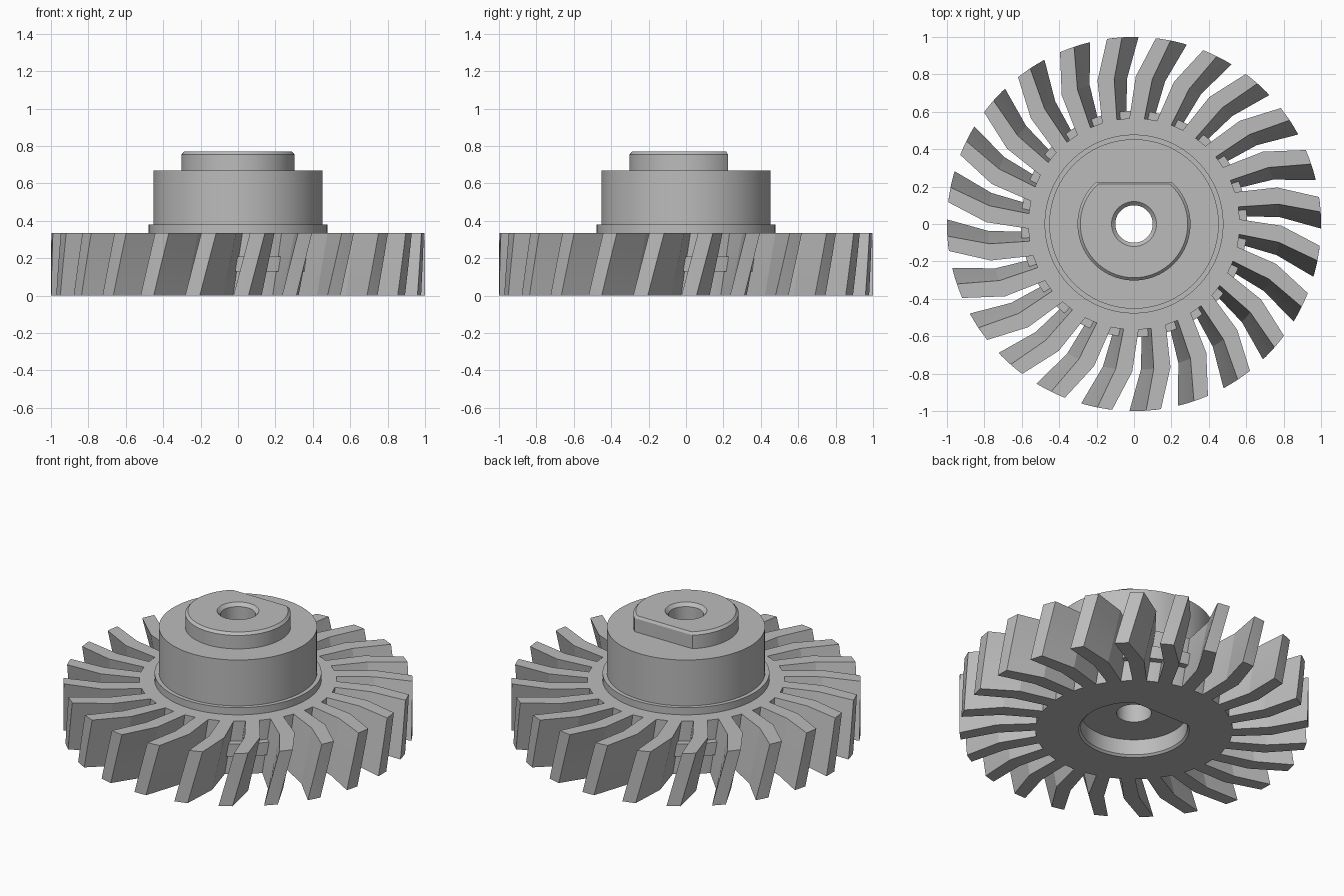
import bpy
import bmesh
from math import sin, cos, pi, radians
from mathutils import Matrix

if "Cube" in bpy.data.objects:
    bpy.data.objects.remove(bpy.data.objects["Cube"])

SEGMENTS = 120
BLADES = 24
HEIGHT = 0.335
TWIST = radians(5.1)

grey = bpy.data.materials.new("plain_grey")
grey.use_nodes = True
grey.diffuse_color = (0.5, 0.5, 0.5, 1)
grey.node_tree.nodes["Principled BSDF"].inputs["Base Color"].default_value = (0.5, 0.5, 0.5, 1)


def finish(bm, name, angle):
    bmesh.ops.recalc_face_normals(bm, faces=bm.faces[:])
    mesh = bpy.data.meshes.new(name)
    bm.to_mesh(mesh)
    bm.free()
    mesh.materials.append(grey)
    obj = bpy.data.objects.new(name, mesh)
    bpy.context.collection.objects.link(obj)
    bpy.ops.object.select_all(action='DESELECT')
    obj.select_set(True)
    bpy.context.view_layer.objects.active = obj
    bpy.ops.object.shade_smooth_by_angle(angle=radians(angle))
    return obj


def ring_loop(bm, radius, z, flat=9):
    """Circle whose back is cut off straight at y = flat."""
    turns = [2 * pi * i / SEGMENTS for i in range(SEGMENTS)]
    return [bm.verts.new((radius * cos(a), min(radius * sin(a), flat), z)) for a in turns]


def bridge(bm, a, b):
    n = len(a)
    for i in range(n):
        j = (i + 1) % n
        bm.faces.new((a[i], a[j], b[j], b[i]))


def turned_part(name, profile):
    """Closed profile swept around z."""
    bm = bmesh.new()
    loops = [ring_loop(bm, *p) for p in profile]
    for k, loop in enumerate(loops):
        bridge(bm, loop, loops[(k + 1) % len(loops)])
    return finish(bm, name, 30)


# Hub: bore, flatted socket below, stepped body, flatted drive boss on top
turned_part("hub", [
    (0.10, 0.11), (0.305, 0.11, 0.23), (0.305, 0.012, 0.23), (0.317, 0, 0.242),
    (0.565, 0), (0.565, HEIGHT), (0.478, HEIGHT), (0.478, 0.38),
    (0.453, 0.38), (0.453, 0.67), (0.302, 0.67, 0.224), (0.302, 0.755, 0.224),
    (0.287, 0.77, 0.215), (0.12, 0.77), (0.10, 0.75),
])

# Rib joining the blade roots at mid height
turned_part("root_rib", [(0.55, 0.13), (0.605, 0.13), (0.605, 0.21), (0.55, 0.21)])

# Blades: kinked outline of (radius, degrees), twisted as it rises
outline = [(0.53, 99.3), (0.57, 99.3), (0.78, 97.8), (1, 93.7), (1, 96),
           (1, 98.3), (0.79, 104.3), (0.57, 107.4), (0.53, 107.4)]
LAYERS = 4
bm = bmesh.new()
for b in range(BLADES):
    loops = []
    for k in range(LAYERS + 1):
        t = k / LAYERS
        turn = Matrix.Rotation(2 * pi * b / BLADES - TWIST * (1 - t), 4, 'Z')
        loop = [bm.verts.new((r * cos(radians(d)), r * sin(radians(d)), HEIGHT * t))
                for r, d in outline]
        bmesh.ops.transform(bm, matrix=turn, verts=loop)
        loops.append(loop)
    for low, high in zip(loops, loops[1:]):
        bridge(bm, low, high)
    bm.faces.new(loops[0][::-1])
    bm.faces.new(loops[-1])
finish(bm, "blades", 10)
